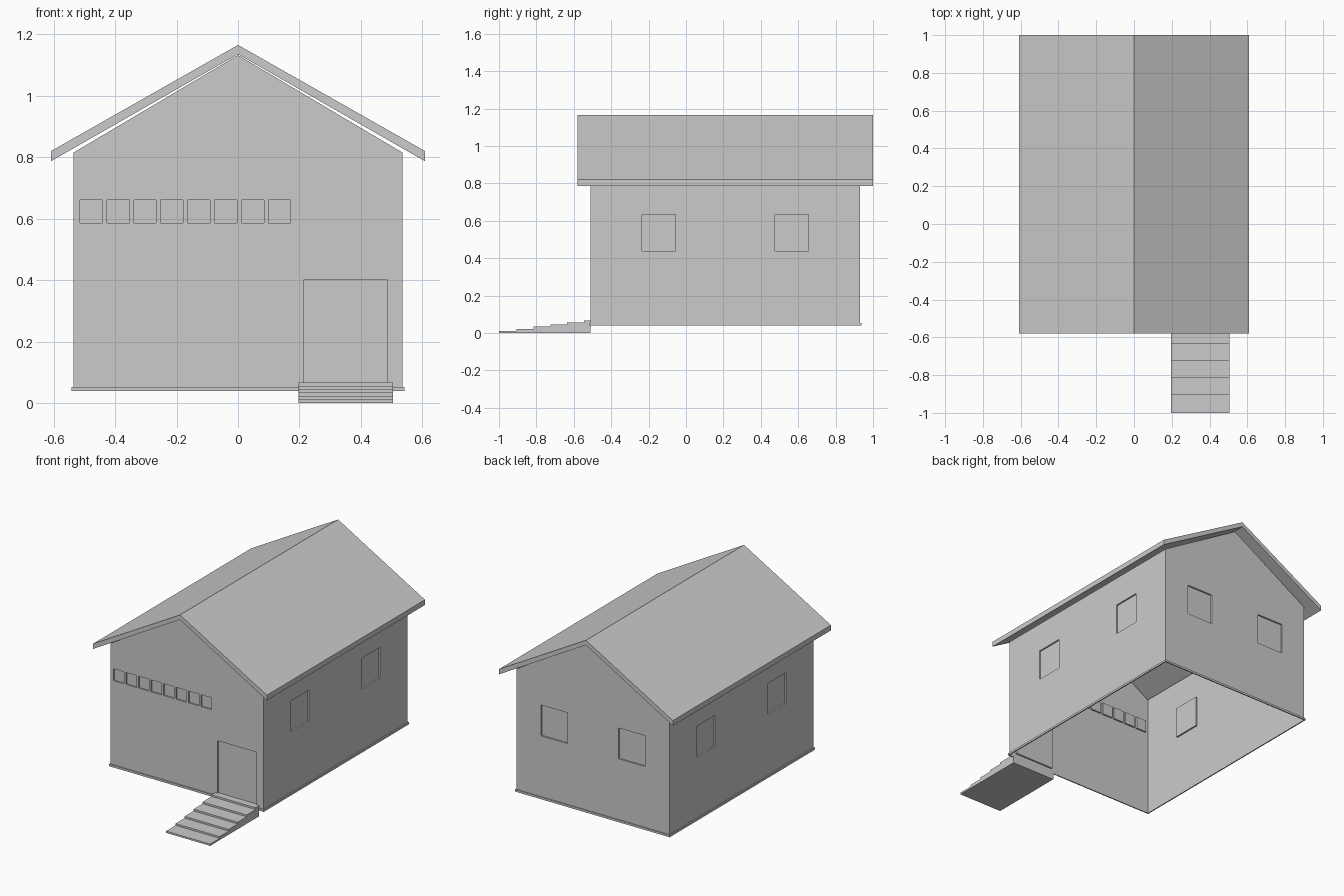
import bpy
from mathutils import Vector

if "Cube" in bpy.data.objects:
    bpy.data.objects.remove(bpy.data.objects["Cube"])

W, Y0, Y1 = 0.535, -0.51, 0.93      # wall half width, front and back
ZB, ZT, APEX = 0.045, 0.815, 1.132  # wall bottom, eaves, gable peak
DEPTH = 0.01                        # window and door recess


def make(name, verts, faces):
    mesh = bpy.data.meshes.new(name)
    mesh.from_pydata(verts, [], faces)
    ob = bpy.data.objects.new(name, mesh)
    bpy.context.collection.objects.link(ob)
    return ob


def prism(name, profile, place, a, b):
    """Extrude a 2D profile between a and b; place maps (u, v, depth) to 3D."""
    n = len(profile)
    verts = [place(u, v, d) for d in (a, b) for u, v in profile]
    faces = [(i, (i + 1) % n, n + (i + 1) % n, n + i) for i in range(n)]
    faces += [tuple(range(n))[::-1], tuple(range(n, 2 * n))]
    return make(name, verts, faces)


def wall(name, origin, along, length, openings, gable=False):
    """Single-sheet wall with recessed panels (u0, u1, z0, z1)."""
    origin, along = Vector(origin), Vector(along)
    inward = Vector((0, 0, 1)).cross(along)
    verts, faces = [], []

    def face(*pts):
        start = len(verts)
        verts.extend(origin + along * u + inward * d + Vector((0, 0, z)) for u, z, d in pts)
        faces.append(tuple(range(start, len(verts))))

    us = sorted({0, length, *[v for o in openings for v in o[:2]]})
    zs = sorted({ZB, ZT, *[v for o in openings for v in o[2:]]})
    for a, b in zip(us, us[1:]):
        for c, d in zip(zs, zs[1:]):
            u, z = (a + b) / 2, (c + d) / 2
            if not any(o[0] < u < o[1] and o[2] < z < o[3] for o in openings):
                face((a, c, 0), (b, c, 0), (b, d, 0), (a, d, 0))
    for a, b, c, d in openings:
        loop = [(a, c), (b, c), (b, d), (a, d)]
        face(*[(u, z, DEPTH) for u, z in loop])
        for p, q in zip(loop, loop[1:] + loop[:1]):
            face((*p, 0), (*q, 0), (*q, DEPTH), (*p, DEPTH))
    if gable:
        face((0, ZT, 0), (length, ZT, 0), (length / 2, APEX, 0))
    return make(name, verts, faces)


# Front wall: door and a row of eight small windows
front = [(W - 0.514 + i * 0.0875, W - 0.514 + i * 0.0875 + 0.073, 0.585, 0.66) for i in range(8)]
front.append((W + 0.213, W + 0.487, 0.067, 0.40))
wall("front_wall", (-W, Y0, 0), (1, 0, 0), 2 * W, front, True)


# Back and side walls: two windows each
def pair(length, offset, half):
    return [(length / 2 + s * offset - half, length / 2 + s * offset + half, 0.437, 0.632)
            for s in (-1, 1)]


L = Y1 - Y0
wall("back_wall", (W, Y1, 0), (-1, 0, 0), 2 * W, pair(2 * W, 0.271, 0.093), True)
wall("right_wall", (W, Y0, 0), (0, 1, 0), L, pair(L, 0.355, 0.09))
wall("left_wall", (-W, Y1, 0), (0, -1, 0), L, pair(L, 0.355, 0.09))

# Gable roof slab
prism("roof", [(-0.608, 0.787), (0, 1.135), (0.608, 0.787), (0.608, 0.82), (0, 1.165), (-0.608, 0.82)],
      lambda u, v, d: (u, d, v), 1.0, -0.58)

# Thin base trim ring around an open floor
rings = []
for grow, z in ((0, 0.04), (0.007, 0.04), (0.007, 0.053), (0, 0.053)):
    x, ya, yb = W + grow, Y0 - grow, Y1 + grow
    rings += [(-x, ya, z), (x, ya, z), (x, yb, z), (-x, yb, z)]
make("base_trim", rings, [(4 * r + i, 4 * r + (i + 1) % 4,
                           4 * ((r + 1) % 4) + (i + 1) % 4, 4 * ((r + 1) % 4) + i)[::1]
                          for r in range(4) for i in range(4)])

# Entrance steps
steps = [(Y0, 0)]
edges = [-1.0, -0.905, -0.815, -0.725, -0.635, -0.545, Y0]
profile = [(Y0, 0), (-1.0, 0)]
for i, (a, b) in enumerate(zip(edges, edges[1:])):
    z = 0.0112 * (i + 1)
    profile += [(a, z), (b, z)]
prism("entrance_steps", profile, lambda u, v, d: (d, u, v), 0.197, 0.505)

# Consistent outward normals on the closed parts
import bmesh
for name in ("roof", "base_trim", "entrance_steps"):
    me = bpy.data.objects[name].data
    bm = bmesh.new()
    bm.from_mesh(me)
    bmesh.ops.recalc_face_normals(bm, faces=bm.faces)
    bm.to_mesh(me)
    bm.free()
